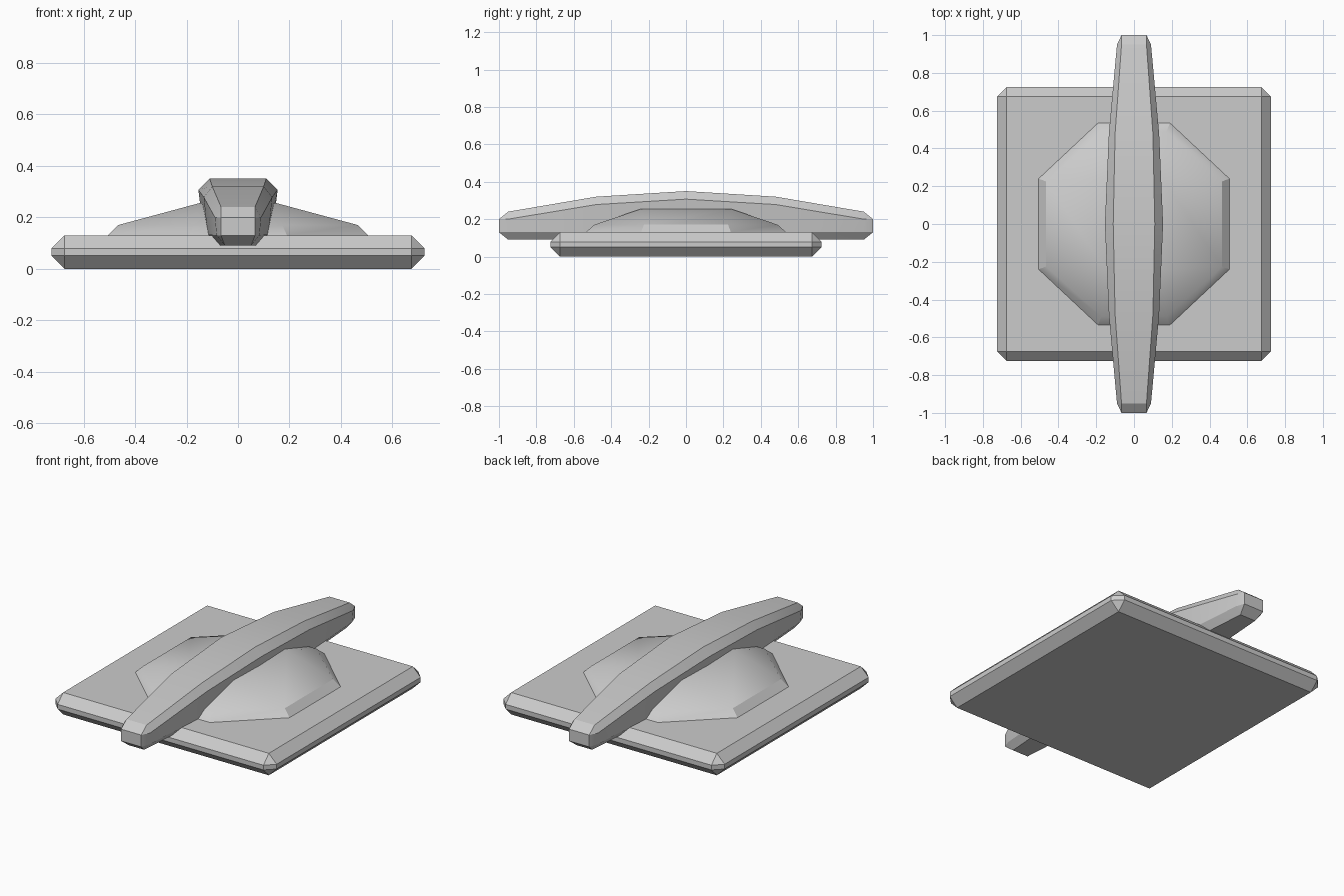
import bpy, bmesh

if "Cube" in bpy.data.objects:
    bpy.data.objects.remove(bpy.data.objects["Cube"])


def finish(name, bm, smooth=False):
    bmesh.ops.remove_doubles(bm, verts=bm.verts, dist=0.0005)
    bmesh.ops.recalc_face_normals(bm, faces=bm.faces)
    me = bpy.data.meshes.new(name)
    bm.to_mesh(me)
    bm.free()
    ob = bpy.data.objects.new(name, me)
    bpy.context.collection.objects.link(ob)
    if smooth:
        bpy.ops.object.select_all(action='DESELECT')
        ob.select_set(True)
        bpy.context.view_layer.objects.active = ob
        bpy.ops.object.shade_smooth_by_angle(angle=0.45)
    return ob


def loft(name, rings, smooth=False):
    """Skin a series of equal-length rings and cap both ends."""
    bm = bmesh.new()
    rows = [[bm.verts.new(p) for p in r] for r in rings]
    n = len(rows[0])
    for a, b in zip(rows, rows[1:]):
        for i in range(n):
            j = (i + 1) % n
            bm.faces.new((a[i], a[j], b[j], b[i]))
    bm.faces.new(rows[0])
    bm.faces.new(rows[-1])
    return finish(name, bm, smooth)


def octagon(ax, ay, bx, by):
    """Eight points: (ax, ay) near the x sides, (bx, by) near the y sides."""
    return [(ax, -ay), (ax, ay), (bx, by), (-bx, by),
            (-ax, ay), (-ax, -ay), (-bx, -by), (bx, -by)]


# Base plate: bevelled square slab
bm = bmesh.new()
bmesh.ops.create_cube(bm, size=1)
for v in bm.verts:
    v.co.x *= 1.45
    v.co.y *= 1.45
    v.co.z = (v.co.z + 0.5) * 0.13
bmesh.ops.bevel(bm, geom=bm.edges[:], offset=0.051, segments=1,
                profile=0.5, affect='EDGES')
finish("base_plate", bm)

# Raised mount: bevelled rim rising to a rectangular top
levels = [(0.12, (0.505, 0.24, 0.19, 0.535)),
          (0.13, (0.505, 0.24, 0.19, 0.535)),
          (0.17, (0.465, 0.225, 0.172, 0.49)),
          (0.255, (0.15, 0.24, 0.15, 0.24))]
loft("raised_mount", [[(x, y, z) for x, y in octagon(*dims)]
                      for z, dims in levels], smooth=True)


# Handle bar: chamfered section, widest and tallest in the middle
def section(y, low, high, inner, wide_low, wide_high, cut):
    half = [(inner - 0.015 if cut else inner, low), (wide_low, low + cut),
            (wide_high, high - cut), (inner, high)]
    pts = half + [(-x, z) for x, z in reversed(half)]
    return [(x, y, z) for x, z in pts]


side = [(0.0, 0.09, 0.35, 0.11, 0.132, 0.154, 0.043),
        (0.48, 0.09, 0.32, 0.10, 0.118, 0.133, 0.042),
        (0.95, 0.09, 0.24, 0.066, 0.083, 0.09, 0.04),
        (1.0, 0.13, 0.20, 0.066, 0.066, 0.066, 0.0)]
rings = [section(-s[0], *s[1:]) for s in reversed(side)]
rings += [section(*s) for s in side[1:]]
loft("handle_bar", rings, smooth=True)
